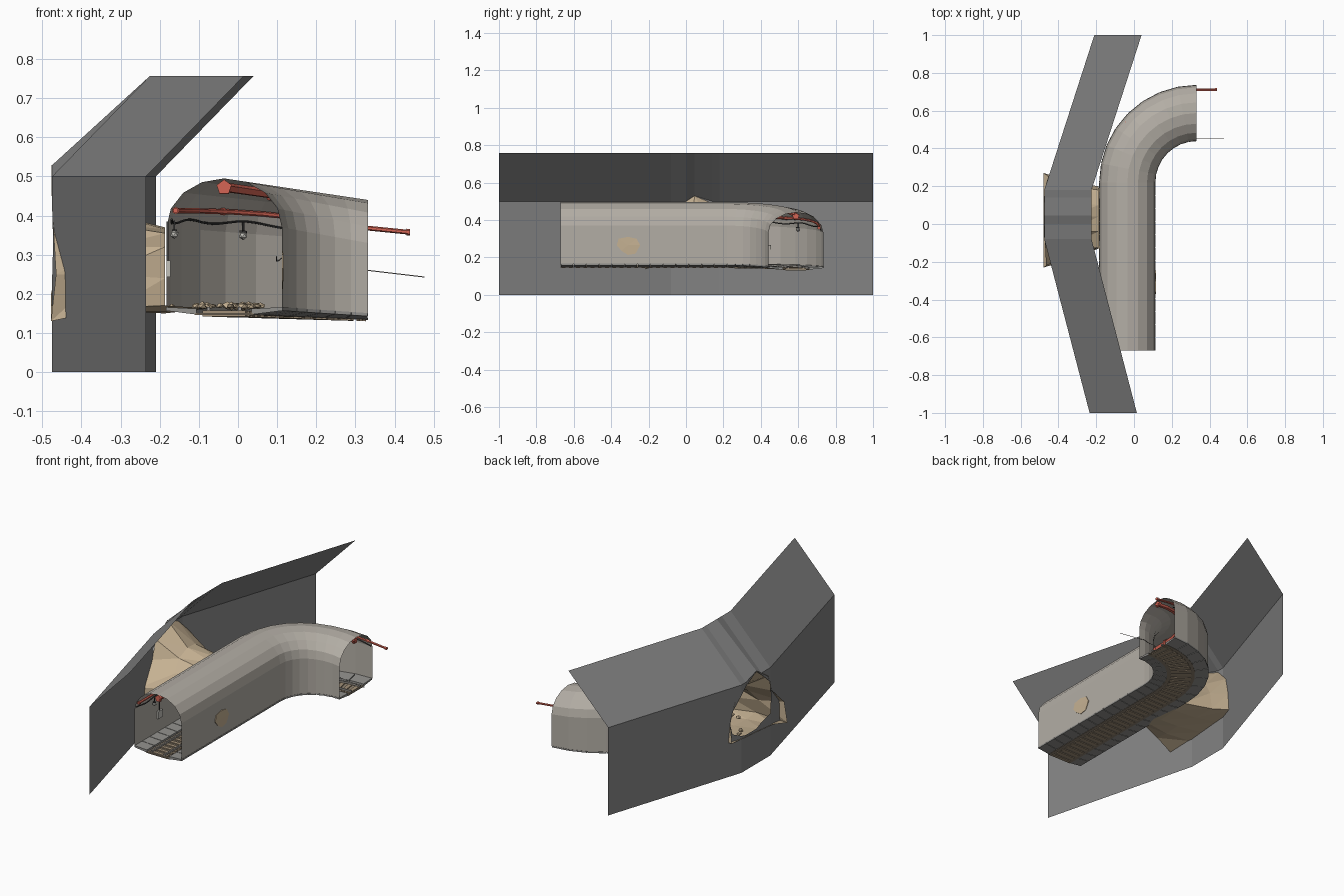
import bpy, bmesh, math, random
from math import sin, cos, pi

if "Cube" in bpy.data.objects:
    bpy.data.objects.remove(bpy.data.objects["Cube"])
random.seed(4)

def mat(name, r, g, b):
    m = bpy.data.materials.new(name)
    m.diffuse_color = (r, g, b, 1)
    m.use_nodes = True
    m.node_tree.nodes["Principled BSDF"].inputs["Base Color"].default_value = m.diffuse_color
    return m

CONCRETE = mat("warm concrete", .45, .42, .375)
CLIFF = mat("dark grey wall", .225, .225, .225)
ROCK = mat("tan rock", .56, .44, .29)
RED = mat("red pipe", .66, .13, .09)
CABLE = mat("black cable", .05, .05, .05)
WOOD = mat("brown wood", .36, .28, .19)
BALLAST = mat("dark ballast", .27, .22, .16)
SLAB = mat("grey slab", .29, .285, .27)
STEEL = mat("rail steel", .35, .33, .3)
PALE = mat("pale lamp", .55, .54, .5)

# tunnel path: straight along y, then a quarter bend towards +x
L1, R, CX, CY = .89, .3675, .332, .22
L = L1 + R * pi / 2

def bend(t):
    return 1 - cos(min(max((t - L1) / R, 0), pi / 2))

def lift(t):
    """Keeps wall lines level through the first part of the bend."""
    return .012 * sin(pi * bend(t))

def at(t, u, z):
    """Point at distance t along the tunnel, u to the right, height z."""
    a = min(max((t - L1) / R, 0), pi / 2)
    over = max(t - L, 0)
    z -= bend(t) * (.015 + .04 * (z - .165) / .33) + .1 * over
    if t <= L1:
        return (CX - R + u, CY - L1 + t, z)
    return (CX - (R - u) * cos(a) + over, CY + (R - u) * sin(a), z)

def finish(name, bm, m, weld=False):
    if weld:
        bmesh.ops.remove_doubles(bm, verts=bm.verts, dist=1e-5)
    bmesh.ops.recalc_face_normals(bm, faces=bm.faces)
    me = bpy.data.meshes.new(name)
    bm.to_mesh(me)
    bm.free()
    me.materials.append(m)
    ob = bpy.data.objects.new(name, me)
    bpy.context.collection.objects.link(ob)
    return ob

def sweep(bm, prof, ts, closed=True, skip=lambda i, j: False):
    """Sweep a (u, z) profile, or a function of t giving one, along the path."""
    rings = [[bm.verts.new(at(t, u, z)) for u, z in (prof(t) if callable(prof) else prof)] for t in ts]
    n = len(rings[0])
    for i in range(len(ts) - 1):
        for j in range(n if closed else n - 1):
            if not skip(i, j):
                k = (j + 1) % n
                bm.faces.new((rings[i][j], rings[i][k], rings[i + 1][k], rings[i + 1][j]))
    if closed:
        bm.faces.new(rings[0])
        bm.faces.new(rings[-1])

def rect(u0, u1, z0, z1):
    return [(u0, z0), (u1, z0), (u1, z1), (u0, z1)]

def disc(u, z, r, n):
    return [(u + r * sin(2 * pi * i / n), z + r * cos(2 * pi * i / n)) for i in range(n)]

def steps(a, b, n):
    return [a + (b - a) * i / n for i in range(n + 1)]

BEND = steps(L1, L, 8)

# tunnel shell, with its left wall broken open beside the rock passage
W = .1475
arch = [(-W, .165)] + [(-W * cos(pi * i / 8), .37 + .125 * sin(pi * i / 8)) for i in range(9)] + [(W, .165)]
bm = bmesh.new()
sweep(bm, arch, [0, .55, .85] + BEND, False, lambda i, j: i == 1 and j == 0)
finish("tunnel_shell", bm, CONCRETE)

# tapered floor slabs on both sides of the track, with narrow joints
bm = bmesh.new()
ts = steps(0, L1, 13) + BEND[1:]
for s in (-1, 1):
    slab = [(s * .07, .147), (s * .149, .157), (s * .149, .166), (s * .07, .162)]
    for a, b in zip(ts, ts[1:]):
        sweep(bm, slab, [a + .0015, b - .0015])
finish("side_slabs", bm, SLAB)

# track bed, sleepers and rails
bm = bmesh.new()
sweep(bm, rect(-.075, .075, .146, .151), [0] + BEND)
finish("track_bed", bm, BALLAST)
bm = bmesh.new()
n = 38
for i in range(n):
    t = .005 + i * (L - .03) / (n - 1)
    sweep(bm, rect(-.055, .055, .142, .157), [t, t + .02])
finish("sleepers", bm, WOOD)
bm = bmesh.new()
for s in (-1, 1):
    sweep(bm, rect(s * .036, s * .044, .157, .167), [0] + BEND)
finish("rails", bm, STEEL)

# red pipes: one along the outer wall, one under the ceiling, with collars
bm = bmesh.new()
wall_pipe = lambda r: lambda t: disc(-.124 + .006 * sin(pi * bend(t)), .413 + lift(t), r, 6)
sweep(bm, wall_pipe(.007), [0] + BEND + [L + .108])
for t in (.01, .3, .6, .88, 1.15, L - .01, L + .103):
    sweep(bm, wall_pipe(.0095), [t - .005, t + .005])
finish("wall_pipe", bm, RED)
bm = bmesh.new()
sweep(bm, disc(0, .472, .013, 5), [0] + BEND)
for t in (.008, .3, .6, .9, 1.2, L - .01):
    sweep(bm, disc(0, .472, .02, 5), [t - .007, t + .007])
finish("ceiling_pipe", bm, RED)

# sagging cables on both walls
bm = bmesh.new()
sweep(bm, lambda t: disc(-.134, .385 + lift(t) + .005 * cos(t * 36), .003, 5), steps(0, L, 60))
finish("outer_cable", bm, CABLE)
bm = bmesh.new()
sweep(bm, lambda t: disc(.134, .29 + .006 * cos(t * 30) * (t < L) - .02 * max(t - L, 0), .0016, 5),
      steps(0, L, 50) + [L + .145])
finish("inner_cable", bm, STEEL)

# hanging lamps: cord, cap and bulb
cords, bulbs = bmesh.new(), bmesh.new()
for t in (.15, .45, .8, 1.21):
    h = lift(t)
    sweep(cords, rect(-.129, -.125, .358 + h, .388 + h), [t - .002, t + .002])
    sweep(cords, rect(-.133, -.121, .36 + h, .365 + h), [t - .006, t + .006])
    r = bmesh.ops.create_icosphere(bulbs, subdivisions=1, radius=.0115)
    bmesh.ops.translate(bulbs, verts=r["verts"], vec=at(t, -.127, .352 + h))
finish("lamp_cords", cords, CABLE)
finish("lamp_bulbs", bulbs, PALE)

# switch box on the left wall with its feed cable
bm = bmesh.new()
sweep(bm, rect(-.147, -.137, .243, .285), [.2, .24])
finish("switch_box", bm, PALE)
bm = bmesh.new()
sweep(bm, rect(-.147, -.142, .285, .385), [.218, .223])
finish("switch_cable", bm, CABLE)

# folded grey wall, a sheet with a ragged hole: per column y, hole bottom, hole top
def wall_x(y, z, kink=.5):
    x = -.475
    if y < -.08:
        x += (-.08 - y) * .24 / .92
    elif y > .18:
        x += (y - .18) * .265 / .82
    return x + max(z - kink, 0) * .25 / (.757 - kink)

bm = bmesh.new()
cols = []
for y, zb, zt in ((-1, .3, .3), (-.09, .33, .33), (-.08, .24, .42), (0, .22, .49), (.045, .2, .525),
                  (.14, .2, .475), (.18, .21, .44), (.235, .235, .36), (.25, .3, .3), (1, .3, .3)):
    kink = max(.5, zt + .004)
    cols.append([bm.verts.new((wall_x(y, z, kink), y, z)) for z in (0, zb, zt, kink, .757)])
for a, b in zip(cols, cols[1:]):
    for k in (0, 2, 3):
        bm.faces.new((a[k], b[k], b[k + 1], a[k + 1]))
finish("grey_wall", bm, CLIFF, True)

# rock passage from the wall hole to the broken tunnel side: rings of (y, z)
rings = [
    (-.478, ((.045, .53), (.14, .49), (.22, .41), (.25, .3), (.27, .2), (.12, .19),
             (0, .18), (-.1, .17), (-.23, .13), (-.22, .25), (-.1, .36), (-.06, .46))),
    (-.33, ((.04, .41), (.12, .40), (.2, .34), (.22, .28), (.23, .18), (.12, .165),
            (0, .155), (-.1, .155), (-.18, .165), (-.16, .25), (-.1, .32), (-.04, .38))),
    (-.187, ((.04, .365), (.1, .37), (.18, .33), (.2, .25), (.19, .17), (.12, .155),
             (0, .15), (-.08, .155), (-.13, .17), (-.125, .24), (-.125, .32), (-.04, .355)))]
bm = bmesh.new()
vs = []
for x, pts in rings:
    ring = []
    for y, z in pts:
        px = x + (random.uniform(-.03, .03) if x == -.33 else 0)
        if x < -.4 and z > .27:      # upper rim stays flush with the wall
            px = wall_x(y, min(z, .5)) - .0015
        elif y < -.2 and z > .2:     # lower left shard narrows towards its tip
            px = -.465
        ring.append(bm.verts.new((px, y, z)))
    vs.append(ring)
for a, b in zip(vs, vs[1:]):
    for j in range(12):
        k = (j + 1) % 12
        bm.faces.new((a[j], a[k], b[k]))
        bm.faces.new((a[j], b[k], b[j]))
# spill of rock running on over the tunnel floor
edge = vs[-1][4:9]
spill = [bm.verts.new((-.09 + random.uniform(-.02, .02), v.co.y, .163)) for v in edge]
for j in range(4):
    bm.faces.new((edge[j], edge[j + 1], spill[j + 1], spill[j]))
finish("rock_passage", bm, ROCK)

# loose rubble on the tunnel floor and in the passage
bm = bmesh.new()
for i in range(34):
    r = bmesh.ops.create_icosphere(bm, subdivisions=1, radius=random.uniform(.008, .018))
    inside = i < 24
    c = (random.uniform(-.18, .06) if inside else random.uniform(-.42, -.22), random.uniform(-.12, .2), .169 if inside else .185)
    for v in r["verts"]:
        k = random.uniform(.7, 1.25)
        v.co = (v.co.x * k + c[0], v.co.y * k + c[1], v.co.z * .6 * k + c[2])
finish("rubble", bm, ROCK)

# rock patch on the outside of the right wall
bm = bmesh.new()
base, tip = [], []
for y, z in ((-.36, .3), (-.31, .31), (-.265, .3), (-.245, .265), (-.27, .22), (-.31, .213), (-.345, .235), (-.37, .265)):
    base.append(bm.verts.new((.112, y, z)))
    tip.append(bm.verts.new((.114 + random.uniform(0, .002), y, z)))
mid = bm.verts.new((.116, -.31, .265))
for j in range(8):
    k = (j + 1) % 8
    bm.faces.new((base[j], base[k], tip[k], tip[j]))
    bm.faces.new((tip[j], tip[k], mid))
finish("wall_patch", bm, ROCK)
